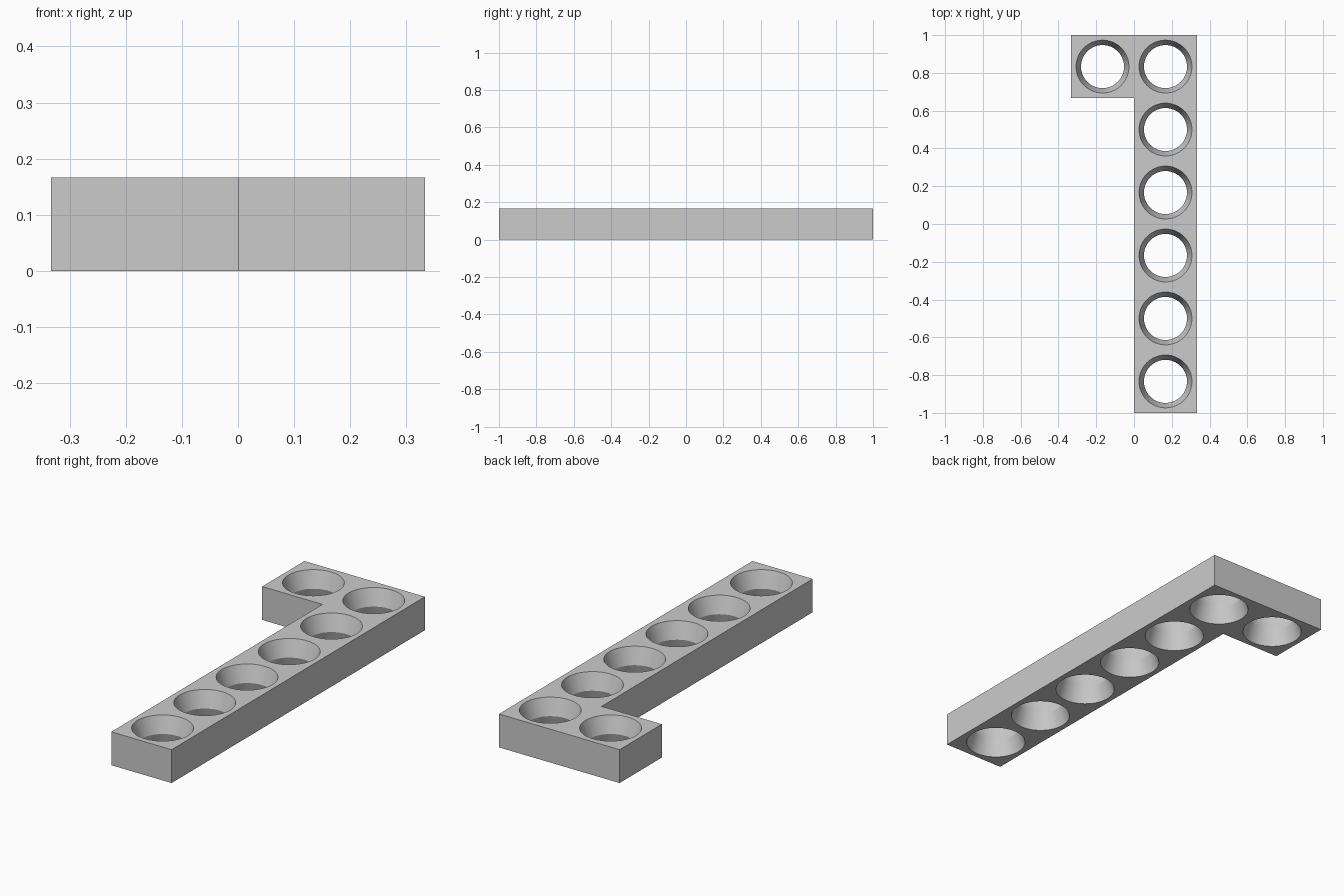
import bpy
import bmesh
from math import cos, sin, pi, radians

cube = bpy.data.objects.get("Cube")
if cube:
    bpy.data.objects.remove(cube, do_unlink=True)

UNIT = 1 / 3            # hole spacing
HEIGHT = UNIT / 2
RIM, WAIST = 0.14, 0.114
SIDES = 64

grey = bpy.data.materials.new("light grey")
grey.use_nodes = True
colour = (0.6, 0.6, 0.6, 1)
grey.diffuse_color = colour
grey.node_tree.nodes["Principled BSDF"].inputs["Base Color"].default_value = colour


def make_object(name, bm):
    bmesh.ops.recalc_face_normals(bm, faces=bm.faces)
    mesh = bpy.data.meshes.new(name)
    bm.to_mesh(mesh)
    bm.free()
    mesh.materials.append(grey)
    obj = bpy.data.objects.new(name, mesh)
    bpy.context.collection.objects.link(obj)
    return obj


# L-shaped beam: extruded outline
outline = [(0, -1), (UNIT, -1), (UNIT, 1), (-UNIT, 1), (-UNIT, 1 - UNIT), (0, 1 - UNIT)]
bm = bmesh.new()
base = bm.faces.new([bm.verts.new((x, y, 0)) for x, y in outline])
extruded = bmesh.ops.extrude_face_region(bm, geom=[base], use_keep_orig=True)
top = [v for v in extruded["geom"] if isinstance(v, bmesh.types.BMVert)]
bmesh.ops.translate(bm, verts=top, vec=(0, 0, HEIGHT))
beam = make_object("angled_beam", bm)

# Hourglass hole cutters, continued a little past both faces
OVER = 0.02
flare = RIM + (RIM - WAIST) * OVER / (HEIGHT / 2)
profile = [(flare, -OVER), (WAIST, HEIGHT / 2), (flare, HEIGHT + OVER)]


def add_hourglass(bm, cx, cy):
    rings = []
    for r, z in profile:
        rings.append([bm.verts.new((cx + r * cos(2 * pi * i / SIDES),
                                    cy + r * sin(2 * pi * i / SIDES), z))
                      for i in range(SIDES)])
    for low, high in zip(rings, rings[1:]):
        for i in range(SIDES):
            j = (i + 1) % SIDES
            bm.faces.new((low[i], low[j], high[j], high[i]))
    bm.faces.new(rings[0][::-1])
    bm.faces.new(rings[-1])


bm = bmesh.new()
for i in range(6):
    add_hourglass(bm, UNIT / 2, -1 + UNIT * (i + 0.5))
add_hourglass(bm, -UNIT / 2, 1 - UNIT / 2)
cutter = make_object("hole_cutter", bm)
cutter.hide_render = True

# Cut the holes and shade their walls smooth
holes = beam.modifiers.new("holes", "BOOLEAN")
holes.operation = "DIFFERENCE"
holes.solver = "EXACT"
holes.object = cutter
bpy.ops.object.select_all(action="DESELECT")
bpy.context.view_layer.objects.active = beam
beam.select_set(True)
bpy.ops.object.modifier_apply(modifier=holes.name)
bpy.data.objects.remove(cutter, do_unlink=True)
bpy.ops.object.shade_smooth_by_angle(angle=radians(25))
